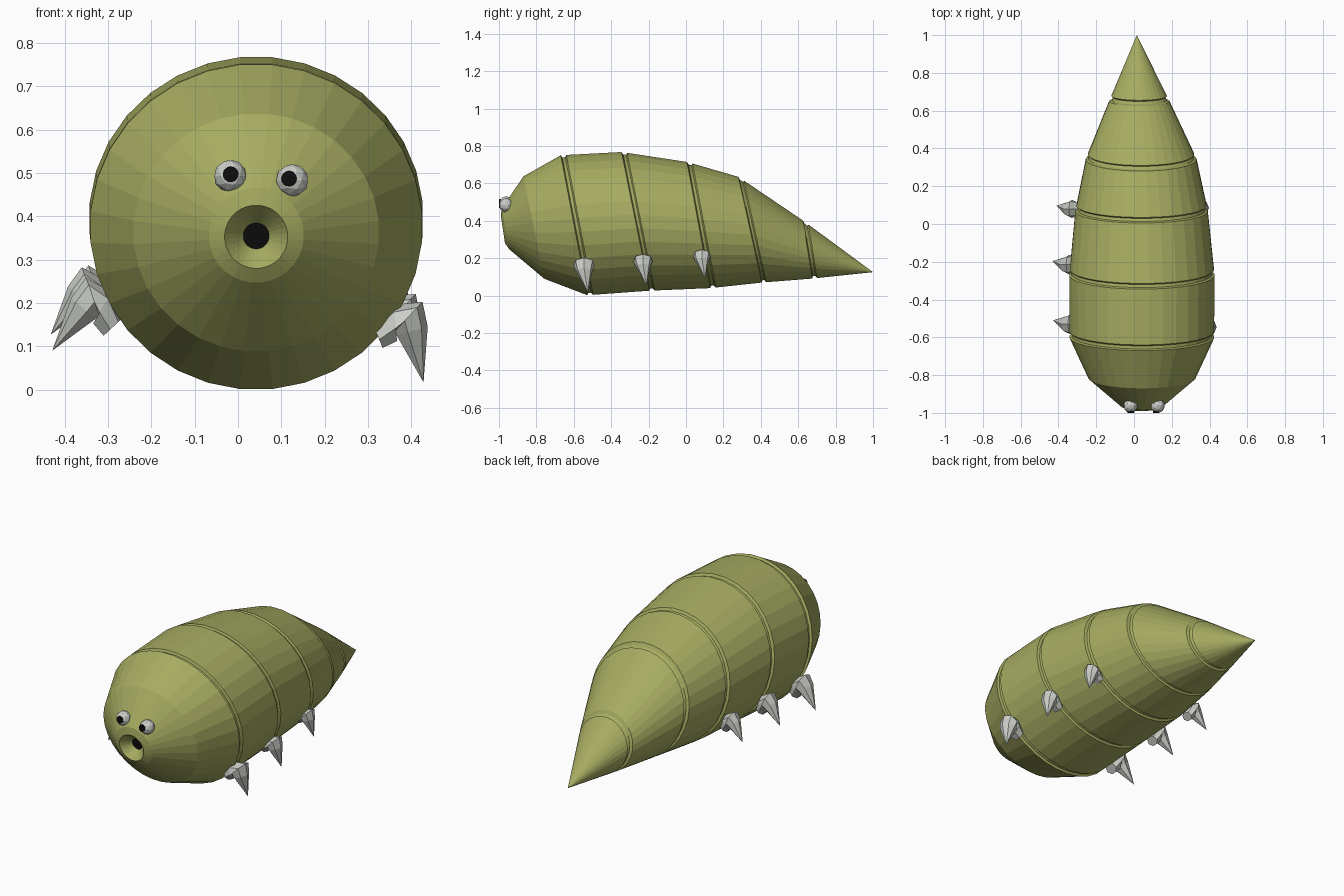
import bpy, bmesh, math
from mathutils import Vector

cube = bpy.data.objects.get("Cube")
if cube:
    bpy.data.objects.remove(cube, do_unlink=True)


def material(name, r, g, b):
    m = bpy.data.materials.new(name)
    m.use_nodes = True
    m.diffuse_color = (r, g, b, 1)
    node = next(n for n in m.node_tree.nodes if n.type == 'BSDF_PRINCIPLED')
    node.inputs["Base Color"].default_value = (r, g, b, 1)
    node.inputs["Roughness"].default_value = 0.8
    return m


olive = material("olive skin", 0.38, 0.41, 0.12)
grey = material("pale grey", 0.60, 0.62, 0.58)
black = material("black", 0.004, 0.004, 0.004)


def finish(bm, name, *mats):
    bmesh.ops.recalc_face_normals(bm, faces=bm.faces)
    mesh = bpy.data.meshes.new(name)
    bm.to_mesh(mesh)
    bm.free()
    for m in mats:
        mesh.materials.append(m)
    obj = bpy.data.objects.new(name, mesh)
    bpy.context.collection.objects.link(obj)
    return obj


def loft(bm, rings, tip):
    """Bridge rings of points, cap the first ring and close the last to a tip."""
    loops = [[bm.verts.new(p) for p in ring] for ring in rings]
    n = len(loops[0])
    cap = bm.faces.new(loops[0])
    for a, b in zip(loops, loops[1:]):
        for i in range(n):
            j = (i + 1) % n
            bm.faces.new((a[i], a[j], b[j], b[i]))
    end = bm.verts.new(tip)
    for i in range(n):
        bm.faces.new((loops[-1][i], loops[-1][(i + 1) % n], end))
    return cap


# Body: tilted oval sections as (centre x, half width, top y, top z, bottom y, bottom z)
SIDES = 32
MID = 0.042
head = [
    (MID, 0.030, -0.935, 0.385, -0.925, 0.325),
    (MID, 0.073, -0.990, 0.426, -0.968, 0.280),
    (MID, 0.110, -0.985, 0.466, -0.945, 0.247),
    (MID, 0.284, -0.870, 0.638, -0.757, 0.088),
]
segments = [
    (MID, 0.384, -0.670, 0.752, -0.527, 0.000),
    (MID, 0.386, -0.345, 0.769, -0.195, 0.024),
    (MID - 0.002, 0.352, 0.005, 0.716, 0.130, 0.038),
    (MID - 0.004, 0.294, 0.280, 0.636, 0.405, 0.068),
    (MID - 0.014, 0.160, 0.625, 0.402, 0.675, 0.090),
]
tip = (0.015, 1.0, 0.125)
tip_section = (tip[0], 0, tip[1], tip[2], tip[1], tip[2])


def section(s, inset=0.0):
    x, w, yt, zt, yb, zb = s
    centre = Vector((x, (yt + yb) / 2, (zt + zb) / 2))
    up = Vector((0, yt - yb, zt - zb)) / 2
    up -= up.normalized() * inset
    pts = []
    for i in range(SIDES):
        a = 2 * math.pi * (i + 0.5) / SIDES
        pts.append(centre + Vector(((w - inset) * math.cos(a), 0, 0)) + up * math.sin(a))
    return pts


def blend(a, b, t):
    return tuple(p + (q - p) * t for p, q in zip(a, b))


rings = [section(s) for s in head]
for s, following in zip(segments, segments[1:] + [tip_section]):
    # each segment ends in a narrow groove
    length = following[2] - s[2]
    rings += [section(s),
              section(blend(s, following, 0.006 / length), 0.012),
              section(blend(s, following, 0.022 / length), 0.012),
              section(blend(s, following, 0.030 / length))]

bm = bmesh.new()
throat = loft(bm, rings, tip)
throat.material_index = 1
finish(bm, "body", olive, black)


# Legs: stub out of the body, swollen knee, pointed claw
def leg(name, side, knee_x, y, knee_z, splay, scale):
    def place(x, dy, z):
        c, s = math.cos(splay), math.sin(splay)
        return Vector((knee_x + side * scale * (x * c - z * s), y + scale * dy,
                       knee_z + scale * (x * s + z * c)))

    # centre x, centre z, radius, direction of the section normal
    path = [(-0.065, -0.035, 0.036, 0.4), (-0.025, -0.005, 0.052, 0.1),
            (0.004, 0.010, 0.058, -0.75), (0.012, -0.022, 0.046, -1.3)]
    sections = []
    for x, z, r, d in path:
        ring = []
        for i in range(7):
            a = 2 * math.pi * i / 7
            u = r * math.cos(a) * 0.85
            ring.append(place(x - u * math.sin(d), r * math.sin(a), z + u * math.cos(d)))
        sections.append(ring)
    bm = bmesh.new()
    loft(bm, sections, place(0.040, 0.02, -0.140))
    finish(bm, name, grey)


SPLAY = math.radians(24)
leg("front_left_leg", 1, 0.388, -0.545, 0.157, 0, 1.0)
leg("middle_left_leg", 1, 0.376, -0.230, 0.180, 0, 0.9)
leg("rear_left_leg", 1, 0.356, 0.085, 0.208, 0, 0.82)
leg("front_right_leg", -1, -0.335, -0.530, 0.202, SPLAY, 1.0)
leg("middle_right_leg", -1, -0.346, -0.215, 0.230, SPLAY, 0.92)
leg("rear_right_leg", -1, -0.332, 0.080, 0.238, SPLAY, 0.85)

# Eyes with thin pupil plates
for name, x, z, px, pz in (("right", -0.018, 0.493, -0.017, 0.497),
                           ("left", 0.125, 0.483, 0.118, 0.487)):
    bm = bmesh.new()
    bmesh.ops.create_icosphere(bm, subdivisions=2, radius=0.038)
    bmesh.ops.translate(bm, verts=bm.verts, vec=(x, -0.962, z))
    finish(bm, name + "_eye", grey)

    bm = bmesh.new()
    bmesh.ops.create_cone(bm, cap_ends=True, segments=16, radius1=0.018,
                          radius2=0.018, depth=0.009)
    for v in bm.verts:
        v.co = Vector((px + v.co.x, -0.9955 + v.co.z, pz + v.co.y))
    finish(bm, name + "_pupil", black)
